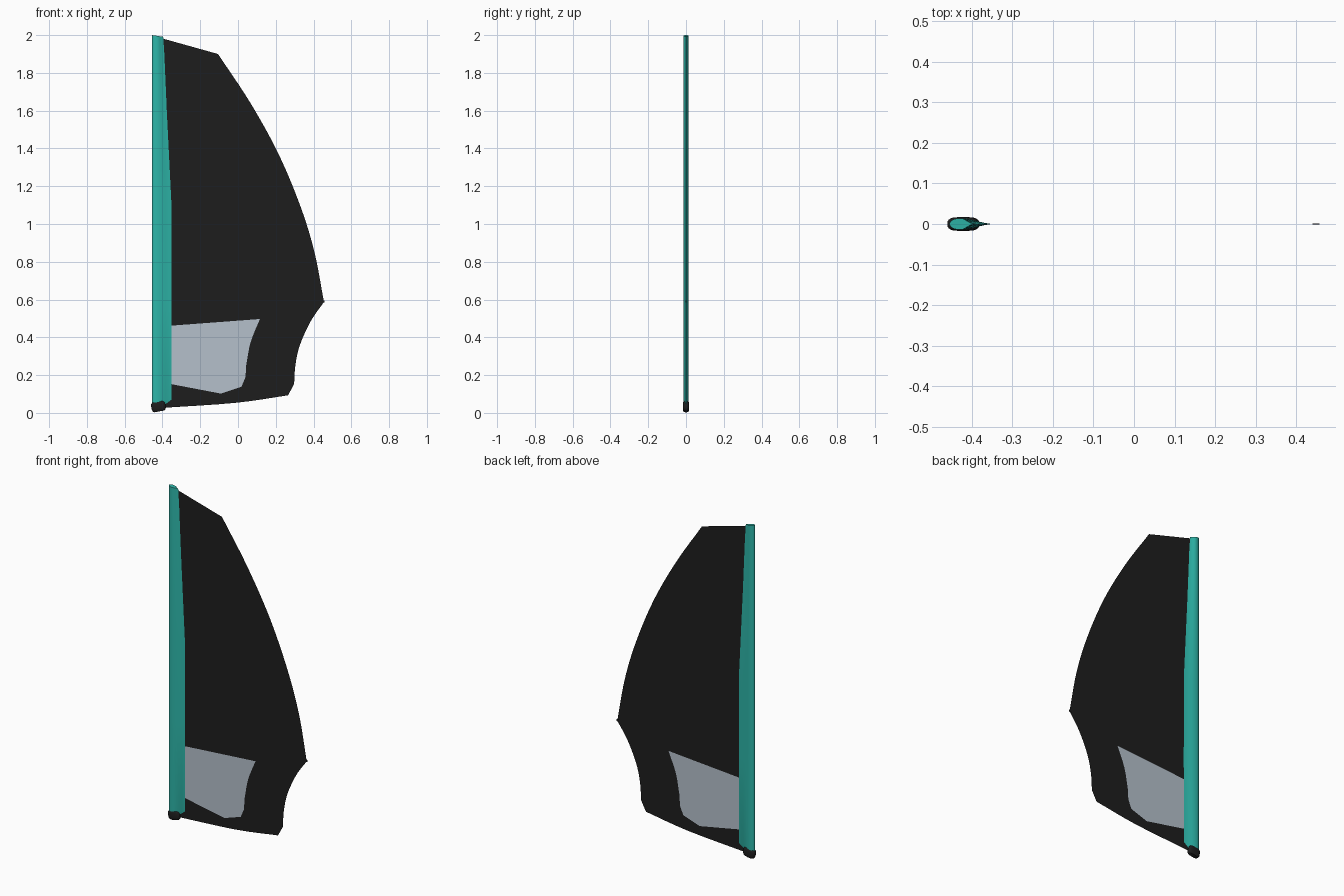
import bpy, bmesh, math
from mathutils import Vector, Matrix
from mathutils.geometry import interpolate_bezier

if "Cube" in bpy.data.objects:
    bpy.data.objects.remove(bpy.data.objects["Cube"])


def material(name, rgb):
    m = bpy.data.materials.new(name)
    m.diffuse_color = (*rgb, 1)
    m.use_nodes = True
    m.node_tree.nodes["Principled BSDF"].inputs["Base Color"].default_value = m.diffuse_color
    return m


TEAL = material("teal", (0.027, 0.47, 0.40))
BLACK = material("black", (0.0125, 0.0125, 0.0125))
CLEAR = material("window grey", (0.46, 0.53, 0.60))


def finish(name, bm, mats, angle=None):
    me = bpy.data.meshes.new(name)
    bm.to_mesh(me)
    bm.free()
    for m in mats:
        me.materials.append(m)
    ob = bpy.data.objects.new(name, me)
    bpy.context.collection.objects.link(ob)
    if angle:
        bpy.ops.object.select_all(action='DESELECT')
        ob.select_set(True)
        bpy.context.view_layer.objects.active = ob
        bpy.ops.object.shade_smooth_by_angle(angle=math.radians(angle))
    return ob


def loft(name, rings, mat, angle):
    bm = bmesh.new()
    rows = [[bm.verts.new(p) for p in r] for r in rings]
    n = len(rows[0])
    for a, b in zip(rows, rows[1:]):
        for i in range(n):
            bm.faces.new((a[i], a[(i + 1) % n], b[(i + 1) % n], b[i]))
    bm.faces.new(rows[0])
    bm.faces.new(rows[-1])
    bmesh.ops.recalc_face_normals(bm, faces=bm.faces)
    return finish(name, bm, [mat], angle)


def smooth_curve(pts, steps=6):
    """Catmull-Rom curve through 2D points."""
    v = [Vector((x, 0, z)) for x, z in pts]
    out = []
    for i in range(len(v) - 1):
        a, b = v[i], v[i + 1]
        ta = (b - v[i - 1]) / 6 if i else (b - a) / 3
        tb = (v[i + 2] - a) / 6 if i + 2 < len(v) else (b - a) / 3
        seg = interpolate_bezier(a, a + ta, b - tb, b, steps + 1)
        out += seg if i == 0 else seg[1:]
    return out


# Mast sleeve: teardrop section whose tail narrows toward the head
def teardrop(z, tail, tilt=0.0):
    cx, a, b = -0.43, 0.025, 0.014
    side = [(cx - a * math.cos(t), b * math.sin(t))
            for t in [math.pi / 2 * k / 8 for k in range(9)]]
    L = tail - cx
    side += [(cx + L * f, b * h) for f, h in ((0.2, 0.95), (0.4, 0.72), (0.6, 0.42), (0.8, 0.17))]
    pts = side + [(tail, 0)] + [(x, -y) for x, y in reversed(side[1:])]
    return [Vector((x, y, z + tilt * (x + 0.455))) for x, y in pts]


sections = [(0.03, -0.387, 0.2), (0.065, -0.352, 0.05), (0.6, -0.351, 0), (1.1, -0.352, 0),
            (1.3, -0.362, 0), (1.6, -0.377, 0), (1.9, -0.390, 0), (2.0, -0.396, -0.15)]
loft("mast_sleeve", [teardrop(*s) for s in sections], TEAL, 50)

# Mast foot: rounded, slightly tilted collar
foot = []
for z, s in ((-0.026, 0.72), (-0.021, 0.9), (-0.011, 1), (0.014, 1), (0.022, 0.9), (0.026, 0.72)):
    row = []
    for k in range(24):
        t = math.tau * k / 24
        sx = math.copysign(abs(math.cos(t)) ** 0.55, math.cos(t))
        sy = math.copysign(abs(math.sin(t)) ** 0.8, math.sin(t))
        p = Vector((0.038 * s * sx, 0, z))
        p = Matrix.Rotation(math.radians(-10), 3, 'Y') @ p
        row.append(p + Vector((-0.421, 0.017 * s * sy, 0.0335)))
    foot.append(row)
loft("mast_foot", foot, BLACK, 40)

# Sail cloth: one flat sheet, with the window as an inset face in the same plane
leech = smooth_curve([(-0.106, 1.90), (0.063, 1.645), (0.212, 1.376), (0.33, 1.095),
                      (0.405, 0.85), (0.455, 0.587)])
clew = smooth_curve([(0.455, 0.587), (0.386, 0.487), (0.328, 0.36), (0.304, 0.254), (0.297, 0.153)])
foot_edge = smooth_curve([(0.265, 0.093), (-0.016, 0.053), (-0.41, 0.026)], 4)
window = [Vector((-0.40, 0, 0.145))] + [Vector((x, 0, z)) for x, z in
                                        ((-0.352, 0.152), (-0.09, 0.102), (0.018, 0.138), (0.04, 0.19))]
window += smooth_curve([(0.043, 0.25), (0.067, 0.375), (0.116, 0.497)], 4)
window += [Vector((-0.352, 0, 0.462)), Vector((-0.40, 0, 0.458))]

bm = bmesh.new()
win = [bm.verts.new(p) for p in window]
outer = [bm.verts.new(p) for p in
         [Vector((-0.41, 0, 1.985))] + leech + clew[1:] + foot_edge]
cloth = bm.faces.new(outer + win)
pane = bm.faces.new(win[::-1])
pane.material_index = 1
bmesh.ops.recalc_face_normals(bm, faces=bm.faces)
bmesh.ops.triangulate(bm, faces=bm.faces[:], ngon_method='EAR_CLIP')
finish("sail_cloth", bm, [BLACK, CLEAR])

# Batten tip at the clew
bm = bmesh.new()
bmesh.ops.create_cube(bm, size=1, matrix=Matrix.Translation((0.449, 0, 0.59))
                      @ Matrix.Diagonal((0.018, 0.003, 0.012, 1)))
finish("batten_tip", bm, [BLACK])
